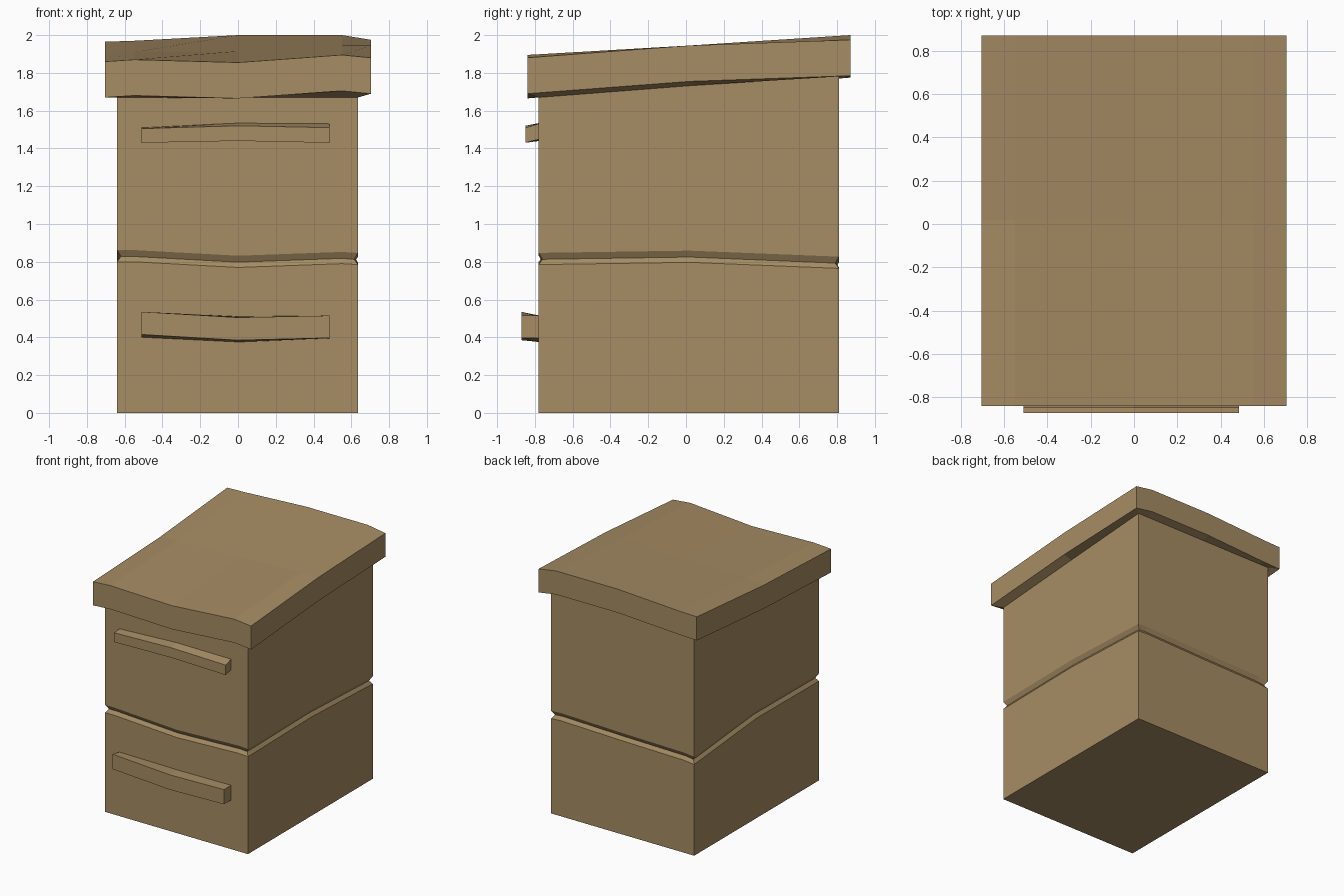
import bpy
import bmesh

cube = bpy.data.objects.get("Cube")
if cube:
    bpy.data.objects.remove(cube)

WOOD = (0.38, 0.262, 0.125, 1)
wood = bpy.data.materials.new("weathered_wood")
wood.use_nodes = True
wood.diffuse_color = WOOD
wood.node_tree.nodes["Principled BSDF"].inputs["Base Color"].default_value = WOOD


def finish(name, bm):
    """Turn a bmesh into a named wooden object."""
    bmesh.ops.recalc_face_normals(bm, faces=bm.faces)
    mesh = bpy.data.meshes.new(name)
    bm.to_mesh(mesh)
    bm.free()
    mesh.materials.append(wood)
    obj = bpy.data.objects.new(name, mesh)
    bpy.context.scene.collection.objects.link(obj)
    return obj


# Grid positions (column, row) walked once around a rectangle
RIM = ([(i, 0) for i in range(5)] + [(4, 1)]
       + [(i, 2) for i in reversed(range(5))] + [(0, 1)])


def plan(x0, x1, y0, y1):
    """Column and row coordinates of a 5 by 3 plan."""
    return (x0, -0.55, 0, 0.55, x1), (y0, 0.02, y1)


def rim_loop(bm, xs, ys, height):
    return [bm.verts.new((xs[i], ys[j], height(i, j))) for i, j in RIM]


def bridge(bm, a, b):
    for k in range(len(a)):
        n = (k + 1) % len(a)
        bm.faces.new((a[k], a[n], b[n], b[k]))


BODY = plan(-0.64, 0.635, -0.78, 0.81)
GROOVE = plan(-0.62, 0.615, -0.76, 0.79)
LID = plan(-0.705, 0.705, -0.84, 0.87)


def body_top(i, j):
    return (1.67, 1.732, 1.79)[j]


# Crooked box with a V groove around its waist
groove_z = ((0.80, 0.80, 0.77, 0.79, 0.785),
            (0.805, 0.80, 0.80, 0.80, 0.797),
            (0.735, 0.745, 0.755, 0.77, 0.765))
bm = bmesh.new()
loops = [
    rim_loop(bm, *BODY, lambda i, j: 0),
    rim_loop(bm, *BODY, lambda i, j: groove_z[j][i]),
    rim_loop(bm, *GROOVE, lambda i, j: groove_z[j][i] + 0.028),
    rim_loop(bm, *BODY, lambda i, j: groove_z[j][i] + 0.062),
    rim_loop(bm, *BODY, body_top),
]
for low, high in zip(loops, loops[1:]):
    bridge(bm, low, high)
bm.faces.new(loops[0])
bm.faces.new(loops[-1])
finish("hive_body", bm)

# Warped sloping lid, overhanging the box
lid_z = ((1.86, 1.87, 1.855, 1.895, 1.88),
         (1.895, 1.91, 1.915, 1.945, 1.945),
         (1.965, 1.97, 2.0, 2.0, 1.975))
bm = bmesh.new()
xs, ys = LID
under = rim_loop(bm, *BODY, body_top)
lower = rim_loop(bm, *LID, lambda i, j: lid_z[j][i] - 0.19)
top = [[bm.verts.new((x, y, lid_z[j][i])) for i, x in enumerate(xs)]
       for j, y in enumerate(ys)]
bridge(bm, under, lower)
bridge(bm, lower, [top[j][i] for i, j in RIM])
for j in range(2):
    for i in range(4):
        bm.faces.new((top[j][i], top[j][i + 1], top[j + 1][i + 1], top[j + 1][i]))
bm.faces.new(under)
finish("lid", bm)


def handle(name, front, sections):
    """Bent bar; each section is front low, front high, back high, back low."""
    bm = bmesh.new()
    rings = [[bm.verts.new((x, y, z))
              for y, z in zip((front, front, -0.775, -0.775), heights)]
             for x, heights in zip((-0.51, 0, 0.485), sections)]
    for a, b in zip(rings, rings[1:]):
        bridge(bm, a, b)
    bm.faces.new(rings[0])
    bm.faces.new(rings[-1])
    finish(name, bm)


# Front handles
handle("upper_handle", -0.85, ((1.43, 1.505, 1.51, 1.44),
                               (1.44, 1.52, 1.535, 1.455),
                               (1.43, 1.51, 1.532, 1.45)))
handle("lower_handle", -0.872, ((0.415, 0.535, 0.515, 0.40),
                                (0.385, 0.505, 0.51, 0.375),
                                (0.397, 0.515, 0.515, 0.395)))
